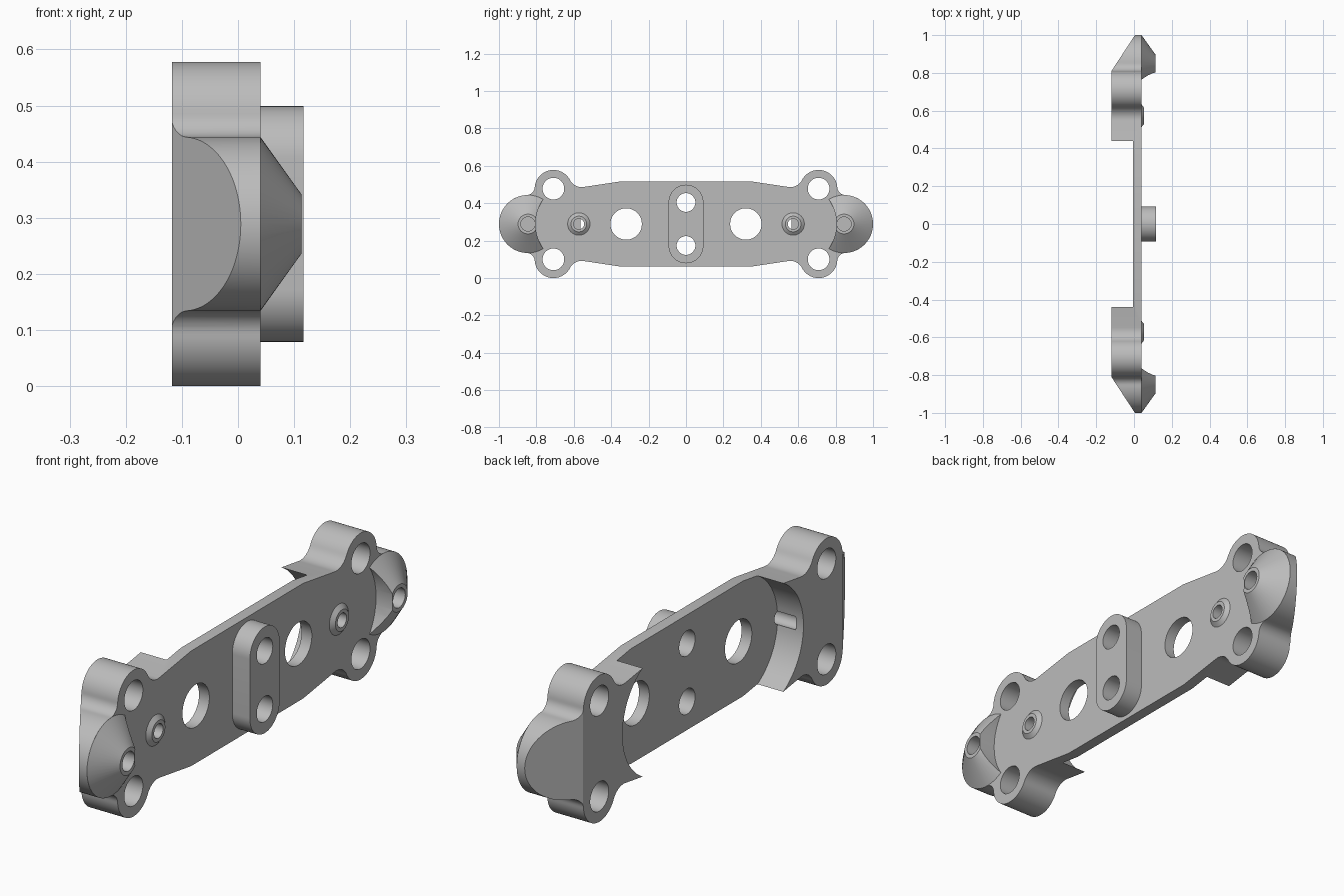
import bpy, bmesh, math
from mathutils import Vector

if "Cube" in bpy.data.objects:
    bpy.data.objects.remove(bpy.data.objects["Cube"])

ZC = 0.289                     # height of the long axis
FRONT, WEB, BACK = 0.04, -0.005, -0.118
EAR, EAR_R = Vector((0.709, 0.189)), 0.1
END, END_R = Vector((0.845, 0.0)), 0.155

metal = bpy.data.materials.new("grey metal")
metal.diffuse_color = (0.5, 0.5, 0.5, 1)
metal.use_nodes = True
metal.node_tree.nodes["Principled BSDF"].inputs["Base Color"].default_value = metal.diffuse_color


def make(name, bm):
    bmesh.ops.recalc_face_normals(bm, faces=bm.faces)
    me = bpy.data.meshes.new(name)
    bm.to_mesh(me)
    bm.free()
    me.materials.append(metal)
    ob = bpy.data.objects.new(name, me)
    bpy.context.collection.objects.link(ob)
    return ob


def loft(name, low, high, x0, x1):
    """Solid between two matching (y, z) outlines at x0 and x1."""
    bm = bmesh.new()
    a = [bm.verts.new((x0, p[0], p[1] + ZC)) for p in low]
    b = [bm.verts.new((x1, p[0], p[1] + ZC)) for p in high]
    bm.faces.new(a)
    bm.faces.new(b)
    n = len(a)
    for i in range(n):
        bm.faces.new((a[i], a[(i + 1) % n], b[(i + 1) % n], b[i]))
    return make(name, bm)


def arc(c, r, a0, a1, n):
    return [Vector((c[0] + r * math.cos(a0 + (a1 - a0) * i / n),
                    c[1] + r * math.sin(a0 + (a1 - a0) * i / n))) for i in range(n + 1)]


def circle(y, z, r, n=48):
    return arc((y, z), r, 0, 2 * math.pi, n)[:-1]


def stadium(half, r, along_y):
    pts = arc((half, 0), r, -math.pi / 2, math.pi / 2, 32) + \
        arc((-half, 0), r, math.pi / 2, 1.5 * math.pi, 32)
    return pts if along_y else [Vector((-p.y, p.x)) for p in pts]


def cylinder(name, y, z, r, x0, x1, r1=None):
    return loft(name, circle(y, z, r), circle(y, z, r1 or r), x0, x1)


def cut(ob, cutters):
    for c in cutters:
        m = ob.modifiers.new("cut", 'BOOLEAN')
        m.operation, m.solver, m.object = 'DIFFERENCE', 'EXACT', c
        bpy.context.view_layer.objects.active = ob
        bpy.ops.object.modifier_apply(modifier=m.name)
    for c in cutters:
        bpy.data.objects.remove(c)


def angle(frm, to):
    return math.atan2(to.y - frm.y, to.x - frm.x)


def quarter_outline():
    """Upper right quarter: end round, fillet, ear, fillet, tapered edge."""
    # fillet between end round and ear
    f1 = 0.045
    d = EAR - END
    ra, rb, L = END_R + f1, EAR_R + f1, d.length
    u = d / L
    t = (ra * ra - rb * rb + L * L) / (2 * L)
    h = math.sqrt(ra * ra - t * t)
    c1 = END + u * t + Vector((u.y, -u.x)) * h
    # fillet between ear and tapered edge
    f2 = 0.07
    p = Vector((0.35, 0.2275))
    e = Vector((1, -0.15)).normalized()
    nrm = Vector((-e.y, e.x))
    q = p + nrm * f2 - EAR
    b = q.dot(e)
    s = -b - math.sqrt(b * b - q.length_squared + (EAR_R + f2) ** 2)
    c2 = p + nrm * f2 + e * s
    pts = arc(END, END_R, 0, angle(END, c1), 24)
    a0, a1 = angle(c1, END), angle(c1, EAR)
    pts += arc(c1, f1, a0 % (2 * math.pi), a1 % (2 * math.pi), 10)[1:]
    a0, a1 = angle(EAR, c1), angle(EAR, c2)
    pts += arc(EAR, EAR_R, a0, a1 % (2 * math.pi), 36)[1:]
    a0, a1 = angle(c2, EAR), math.atan2(-nrm.y, -nrm.x)
    pts += arc(c2, f2, a0, a1, 10)[1:]
    return pts + [p]


# Main plate with thick ends
q = quarter_outline()
right = q + [Vector((-p.x, p.y)) for p in reversed(q)][:-1]
outline = right + [Vector((-p.x, -p.y)) for p in right]
clean = [p for i, p in enumerate(outline) if (p - outline[i - 1]).length > 1e-4]
plate = loft("bracket_plate", clean, clean, BACK, FRONT)

# Rear recess, sloped end cuts and holes
tools = [loft("recess", stadium(0.32, 0.245, True), stadium(0.32, 0.245, True), -0.3, WEB)]
for s in (-1, 1):
    bm = bmesh.new()
    tri = [(0.005, 1.0), (0.005 - 0.246, 1.0 - 0.376), (-0.3, 1.2), (0.005 + 0.123, 1.0 + 0.188)]
    lo, hi = [[bm.verts.new((x, s * y, z)) for x, y in tri] for z in (-0.2, 0.8)]
    order = (1, 0, 3, 2)
    lo, hi = [lo[i] for i in order], [hi[i] for i in order]
    bm.faces.new(lo)
    bm.faces.new(hi)
    for i in range(4):
        j = (i + 1) % 4
        bm.faces.new((lo[i], lo[j], hi[j], hi[i]))
    tools.append(make("end_slope", bm))
    tools += [cylinder("ear_hole", s * EAR.x, z * EAR.y, 0.058, -0.3, 0.3) for z in (-1, 1)]
    tools.append(cylinder("large_hole", s * 0.32, 0, 0.084, -0.3, 0.3))
    tools.append(cylinder("centre_hole", 0, s * 0.115, 0.05, -0.3, 0.3))
    tools.append(cylinder("boss_hole", s * 0.573, 0, 0.028, -0.085, 0.3))
    tools.append(cylinder("end_hole", s * END.x, 0, 0.038, -0.02, 0.3))
cut(plate, tools)
parts = [plate]

# Central raised pad
pad = loft("centre_pad", stadium(0.117, 0.093, False), stadium(0.117, 0.093, False), FRONT, 0.117)
cut(pad, [cylinder("hole", 0, s * 0.115, 0.05, -0.3, 0.3) for s in (-1, 1)])
parts.append(pad)

for s, side in ((-1, "front"), (1, "back")):
    # Small tapered boss
    boss = cylinder(side + "_small_boss", s * 0.573, 0, 0.06, FRONT, 0.054, 0.042)
    cut(boss, [cylinder("hole", s * 0.573, 0, 0.028, -0.3, 0.3)])
    # End cone with a scooped inner side
    cone = cylinder(side + "_end_cone", s * END.x, 0, END_R, FRONT, 0.113, 0.053)
    cut(cone, [cylinder("scoop", s * 0.573, 0, 0.232, -0.3, 0.3),
               cylinder("hole", s * END.x, 0, 0.038, -0.3, 0.3)])
    parts += [boss, cone]

# Smooth the rounds, keep crisp edges
for ob in parts:
    bpy.ops.object.select_all(action='DESELECT')
    ob.select_set(True)
    bpy.context.view_layer.objects.active = ob
    bpy.ops.object.shade_smooth_by_angle(angle=math.radians(30))
